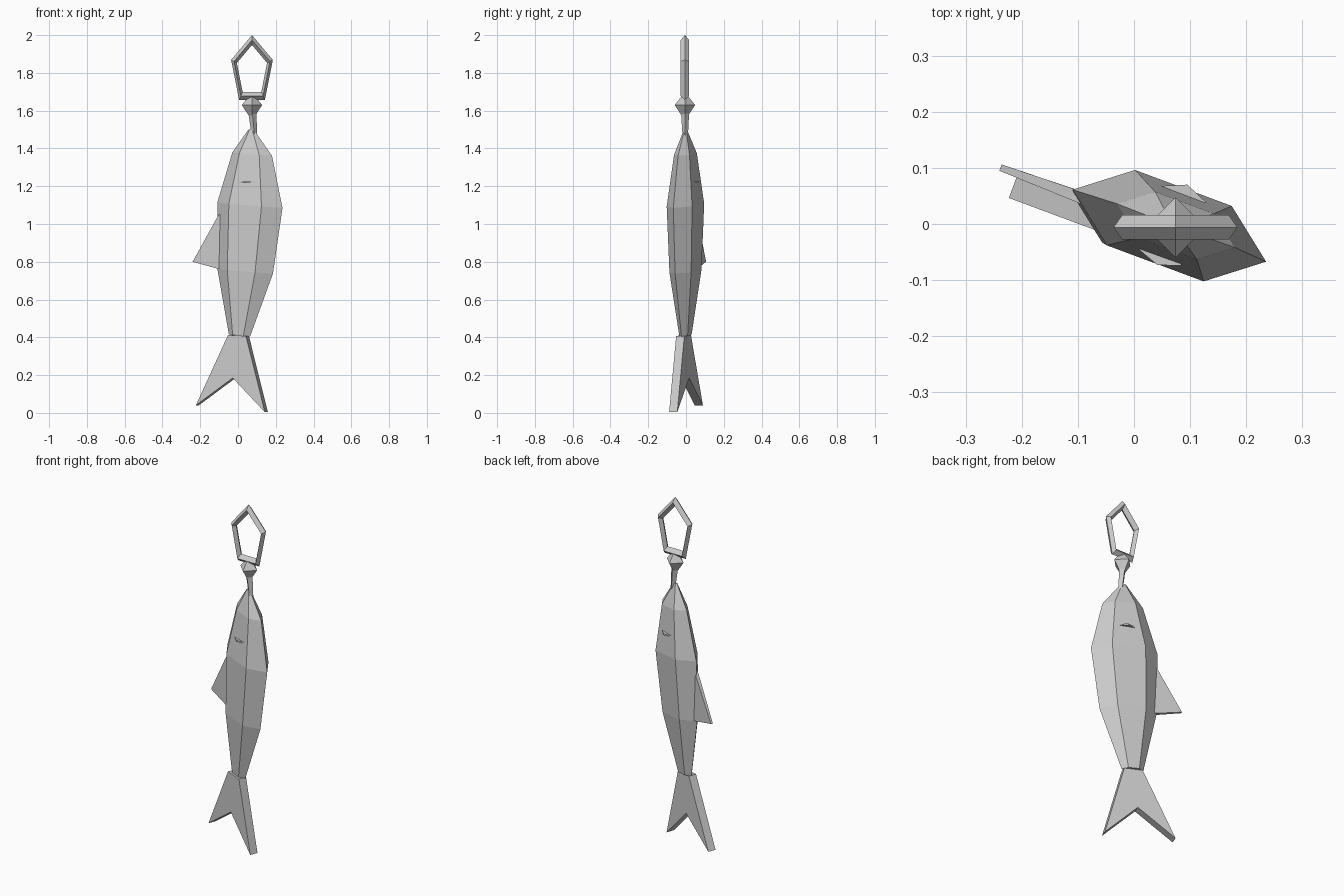
import bpy, bmesh, math
from mathutils import Vector

cube = bpy.data.objects.get("Cube")
if cube:
    bpy.data.objects.remove(cube, do_unlink=True)

grey = bpy.data.materials.new("plain grey")
grey.use_nodes = True
colour = (0.6, 0.6, 0.6, 1)
grey.diffuse_color = colour
grey.node_tree.nodes["Principled BSDF"].inputs["Base Color"].default_value = colour

# The fish is turned about z: LONG runs along its flat side, SIDE across it
TURN = math.radians(-20.4)
LONG = Vector((math.cos(TURN), math.sin(TURN), 0))
SIDE = Vector((-math.sin(TURN), math.cos(TURN), 0))


def make(name, bm):
    bmesh.ops.recalc_face_normals(bm, faces=bm.faces)
    mesh = bpy.data.meshes.new(name)
    bm.to_mesh(mesh)
    bm.free()
    mesh.materials.append(grey)
    obj = bpy.data.objects.new(name, mesh)
    bpy.context.collection.objects.link(obj)
    return obj


def loft(name, rings, closed=False):
    """Skin a list of rings that have equal point counts."""
    bm = bmesh.new()
    loops = [[bm.verts.new(p) for p in ring] for ring in rings]
    n = len(loops[0])
    pairs = list(zip(loops, loops[1:]))
    if closed:
        pairs.append((loops[-1], loops[0]))
    else:
        bm.faces.new(loops[0])
        bm.faces.new(loops[-1])
    for a, b in pairs:
        for i in range(n):
            j = (i + 1) % n
            bm.faces.new((a[i], a[j], b[j], b[i]))
    return make(name, bm)


def plate(name, outline, offset):
    """Upright fin in the fish's plane; outline holds (x, z, half thickness)."""
    def side(s):
        return [Vector((x, math.tan(TURN) * x + offset, z)) + SIDE * (s * t)
                for x, z, t in outline]
    return loft(name, [side(-1), side(1)])


def polygon(centre, radius, sides):
    return [Vector(centre) + Vector((radius * math.cos(math.tau * i / sides),
                                     radius * math.sin(math.tau * i / sides), 0))
            for i in range(sides)]


# Body: flattened hexagons, leaning slightly (centre x, z, half width)
body = []
for cx, z, r in [(0.07, 1.5, 0.015), (0.075, 1.37, 0.112), (0.063, 1.10, 0.184),
                 (0.038, 0.75, 0.157), (0.008, 0.41, 0.06)]:
    ring = []
    for i in range(6):
        a = math.tau * i / 6
        u, v = r * math.cos(a), r * 0.45 * math.sin(a)
        ring.append(Vector((cx, -0.003, z - 0.08 * u)) + LONG * u + SIDE * v)
    body.append(ring)
loft("body", body)

# Fins
plate("tail_fin", [(-0.045, 0.412, 0.023), (0.05, 0.407, 0.023), (0.15, 0.004, 0.023),
                   (-0.02, 0.185, 0.023), (-0.215, 0.04, 0.023)], -0.012)
plate("back_fin", [(-0.06, 1.1, 0.012), (-0.11, 1.03, 0.01), (-0.238, 0.80, 0.006),
                   (-0.11, 0.765, 0.01), (-0.06, 0.755, 0.012)], 0.012)

# Eyes: thin almond wedges poking out of both flat sides
for name, s, out in [("left_eye", 1, 0.078), ("right_eye", -1, 0.075)]:
    rings = []
    for z in (1.216, 1.224):
        c = Vector((0.068, -0.003, z))
        rings.append([c - LONG * 0.042 + SIDE * s * 0.06, c + SIDE * s * out,
                      c + LONG * 0.042 + SIDE * s * 0.06, c + SIDE * s * 0.045])
    loft(name, rings)

# Line stem and swivel knob
loft("stem", [polygon((0.075, -0.005, 1.6), 0.022, 4),
              polygon((0.088, -0.004, 1.46), 0.014, 4)])
loft("swivel_knob", [polygon((0.074, -0.006, z), r, 4) for z, r in
                     [(1.695, 0.004), (1.67, 0.022), (1.63, 0.054), (1.575, 0.018)]])

# Five-sided hanging ring with a diamond section
clip = []
for i in range(5):
    a = math.pi / 2 + math.tau * i / 5
    section = []
    for dr, dy in [(0.016, 0), (0, 0.022), (-0.016, 0), (0, -0.022)]:
        r = 0.1 + dr
        section.append(Vector((0.074 + r * math.cos(a), -0.006 + dy,
                               1.81 + 1.64 * r * math.sin(a))))
    clip.append(section)
loft("hanging_ring", clip, closed=True)
